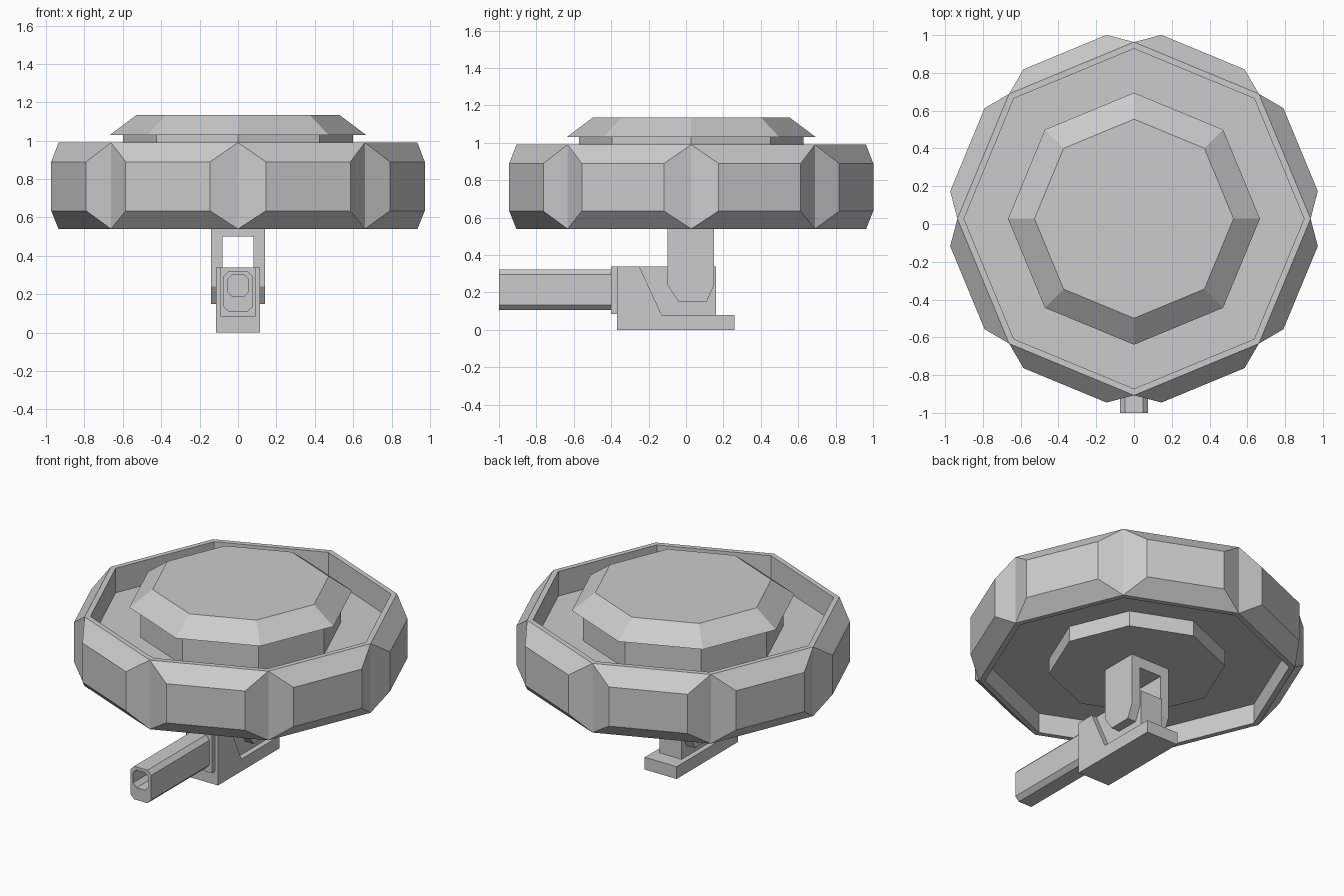
import bpy, bmesh
from math import sin, cos, radians

if "Cube" in bpy.data.objects:
    bpy.data.objects.remove(bpy.data.objects["Cube"])

CY = 0.028  # ring axis position along y


def finish(name, bm):
    bmesh.ops.recalc_face_normals(bm, faces=bm.faces[:])
    me = bpy.data.meshes.new(name)
    bm.to_mesh(me)
    bm.free()
    ob = bpy.data.objects.new(name, me)
    bpy.context.collection.objects.link(ob)
    return ob


def polar(r, deg, z):
    return (r * cos(radians(deg)), CY + r * sin(radians(deg)), z)


def octagon(bm, r, z):
    return [bm.verts.new(polar(r, i * 45, z)) for i in range(8)]


def bridge(bm, a, b):
    n = len(a)
    for i in range(n):
        j = (i + 1) % n
        bm.faces.new((a[i], a[j], b[j], b[i]))


def loft(name, levels):
    """Capped stack of octagons given as (radius, z)."""
    bm = bmesh.new()
    rings = [octagon(bm, r, z) for r, z in levels]
    for a, b in zip(rings, rings[1:]):
        bridge(bm, a, b)
    bm.faces.new(rings[0])
    bm.faces.new(rings[-1])
    return finish(name, bm)


def extrude_x(name, profile, x0, x1):
    """Extrude a (y, z) profile along x."""
    bm = bmesh.new()
    a = [bm.verts.new((x0, y, z)) for y, z in profile]
    b = [bm.verts.new((x1, y, z)) for y, z in profile]
    bridge(bm, a, b)
    bm.faces.new(a)
    bm.faces.new(b)
    return finish(name, bm)


def box(name, x, y0, y1, z0, z1):
    return extrude_x(name, [(y0, z0), (y1, z0), (y1, z1), (y0, z1)], -x, x)


def chamfered(bm, w, z0, z1, c, y):
    pts = [(-w + c, z0), (w - c, z0), (w, z0 + c), (w, z1 - c),
           (w - c, z1), (-w + c, z1), (-w, z1 - c), (-w, z0 + c)]
    return [bm.verts.new((x, y, z)) for x, z in pts]


# Armoured ring with eight raised panels and a recessed floor on both sides
bm = bmesh.new()
top, bottom = octagon(bm, 0.935, 0.99), octagon(bm, 0.935, 0.54)
in_top, floor_top = octagon(bm, 0.90, 0.99), octagon(bm, 0.90, 0.83)
in_bot, floor_bot = octagon(bm, 0.90, 0.54), octagon(bm, 0.90, 0.67)
for i in range(8):
    j = (i + 1) % 8
    l0, l1, r1, r0 = [bm.verts.new(polar(0.984, i * 45 + a, z))
                      for a, z in ((8.5, 0.635), (8.5, 0.89), (36.5, 0.89), (36.5, 0.635))]
    for f in ((l0, l1, r1, r0), (l1, top[i], top[j], r1), (l0, r0, bottom[j], bottom[i]),
              (bottom[i], top[i], l1, l0), (r0, r1, top[j], bottom[j])):
        bm.faces.new(f)
for a, b in ((top, in_top), (in_top, floor_top), (bottom, in_bot), (in_bot, floor_bot)):
    bridge(bm, a, b)
bm.faces.new(floor_top)
bm.faces.new(floor_bot)
finish("armour_ring", bm)

# Cap on top, its neck, and the boss underneath
loft("top_cap", [(0.667, 1.03), (0.527, 1.135)])
loft("cap_neck", [(0.60, 0.82), (0.60, 1.04)])
loft("lower_boss", [(0.52, 0.57), (0.52, 0.68)])

# Fork holding the gun
prong = [(-0.10, 0.60), (-0.10, 0.24), (-0.04, 0.15), (0.11, 0.15), (0.15, 0.24), (0.15, 0.60)]
for side, s in (("left", -1), ("right", 1)):
    extrude_x("fork_prong_" + side, prong, s * 0.08, s * 0.14)
box("fork_bridge", 0.08, -0.10, 0.15, 0.50, 0.60)

# Gun body
extrude_x("gun_body", [(-0.37, 0.0), (0.26, 0.0), (0.26, 0.08), (-0.13, 0.08),
                       (-0.25, 0.34), (-0.37, 0.34)], -0.115, 0.115)
extrude_x("gun_breech", [(-0.14, 0.07), (0.16, 0.07), (0.16, 0.34), (-0.26, 0.34)], -0.08, 0.08)
box("gun_front_plate", 0.092, -0.40, -0.36, 0.085, 0.34)

# Hollow barrel
bm = bmesh.new()
back = chamfered(bm, 0.075, 0.107, 0.322, 0.027, -0.39)
front = chamfered(bm, 0.075, 0.107, 0.322, 0.027, -1.0)
mouth = chamfered(bm, 0.055, 0.187, 0.303, 0.025, -1.0)
bore = chamfered(bm, 0.055, 0.187, 0.303, 0.025, -0.42)
for a, b in ((back, front), (front, mouth), (mouth, bore)):
    bridge(bm, a, b)
bm.faces.new(back)
bm.faces.new(bore)
finish("barrel", bm)
